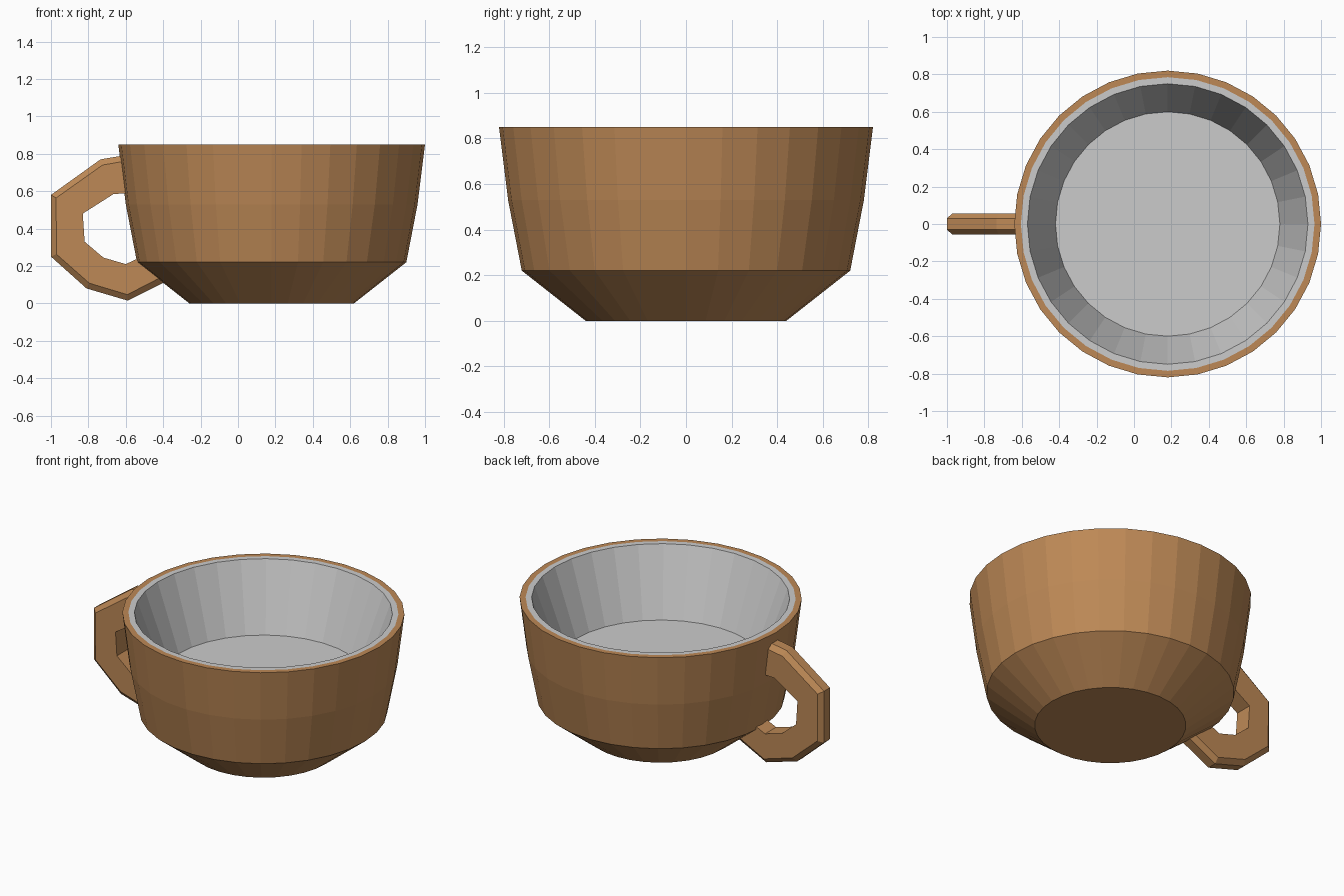
import bpy, bmesh
from math import sin, cos, tau
from mathutils import Vector

cube = bpy.data.objects.get("Cube")
if cube:
    bpy.data.objects.remove(cube)

SIDES = 32
CENTRE_X = 0.18


def material(name, rgb):
    mat = bpy.data.materials.new(name)
    mat.use_nodes = True
    mat.diffuse_color = (*rgb, 1)
    mat.node_tree.nodes["Principled BSDF"].inputs["Base Color"].default_value = (*rgb, 1)
    return mat


def finish(name, bm, mats):
    bmesh.ops.recalc_face_normals(bm, faces=bm.faces)
    mesh = bpy.data.meshes.new(name)
    bm.to_mesh(mesh)
    bm.free()
    for mat in mats:
        mesh.materials.append(mat)
    obj = bpy.data.objects.new(name, mesh)
    bpy.context.collection.objects.link(obj)
    return obj


def loft(bm, rings):
    """Skin closed rings and cap both ends; returns the faces of each band."""
    rings = [[bm.verts.new(p) for p in ring] for ring in rings]
    bands = []
    for a, b in zip(rings, rings[1:]):
        n = len(a)
        bands.append([bm.faces.new((a[i], a[(i + 1) % n], b[(i + 1) % n], b[i]))
                      for i in range(n)])
    caps = [bm.faces.new(rings[0][::-1]), bm.faces.new(rings[-1])]
    return bands, caps


brown = material("brown glaze", (0.51, 0.25, 0.093))
grey = material("pale grey lining", (0.60, 0.60, 0.60))

# Cup: outside wall, rim, then the lining down to the floor (radius, height)
profile = [(0.44, 0), (0.72, 0.22), (0.78, 0.53), (0.82, 0.85),
           (0.785, 0.85), (0.75, 0.85), (0.60, 0.43)]
bm = bmesh.new()
bands, caps = loft(bm, [[(CENTRE_X + r * cos(tau * i / SIDES), r * sin(tau * i / SIDES), z)
                         for i in range(SIDES)] for r, z in profile])
for face in bands[-2] + bands[-1] + caps[1:]:
    face.material_index = 1
finish("cup", bm, [brown, grey])

# Handle: outer and inner outline in x and z, with the outer edges bevelled
outer = [(-0.56, 0.80), (-0.735, 0.77), (-1, 0.58), (-1, 0.25),
         (-0.81, 0.08), (-0.59, 0.015), (-0.38, 0.12)]
inner = [(-0.56, 0.59), (-0.665, 0.585), (-0.83, 0.48), (-0.82, 0.33),
         (-0.72, 0.245), (-0.60, 0.21), (-0.47, 0.27)]
HALF, FLAT, BEVEL = 0.056, 0.03, 0.032
sections = []
for o, i in zip(outer, inner):
    o, i = Vector((o[0], 0, o[1])), Vector((i[0], 0, i[1]))
    shoulder = o + (i - o).normalized() * BEVEL
    side = [(i, HALF), (shoulder, HALF), (o, FLAT)]
    sections.append([p + Vector((0, y, 0)) for p, y in side]
                    + [p - Vector((0, y, 0)) for p, y in reversed(side)])
bm = bmesh.new()
loft(bm, sections)
finish("handle", bm, [brown])
